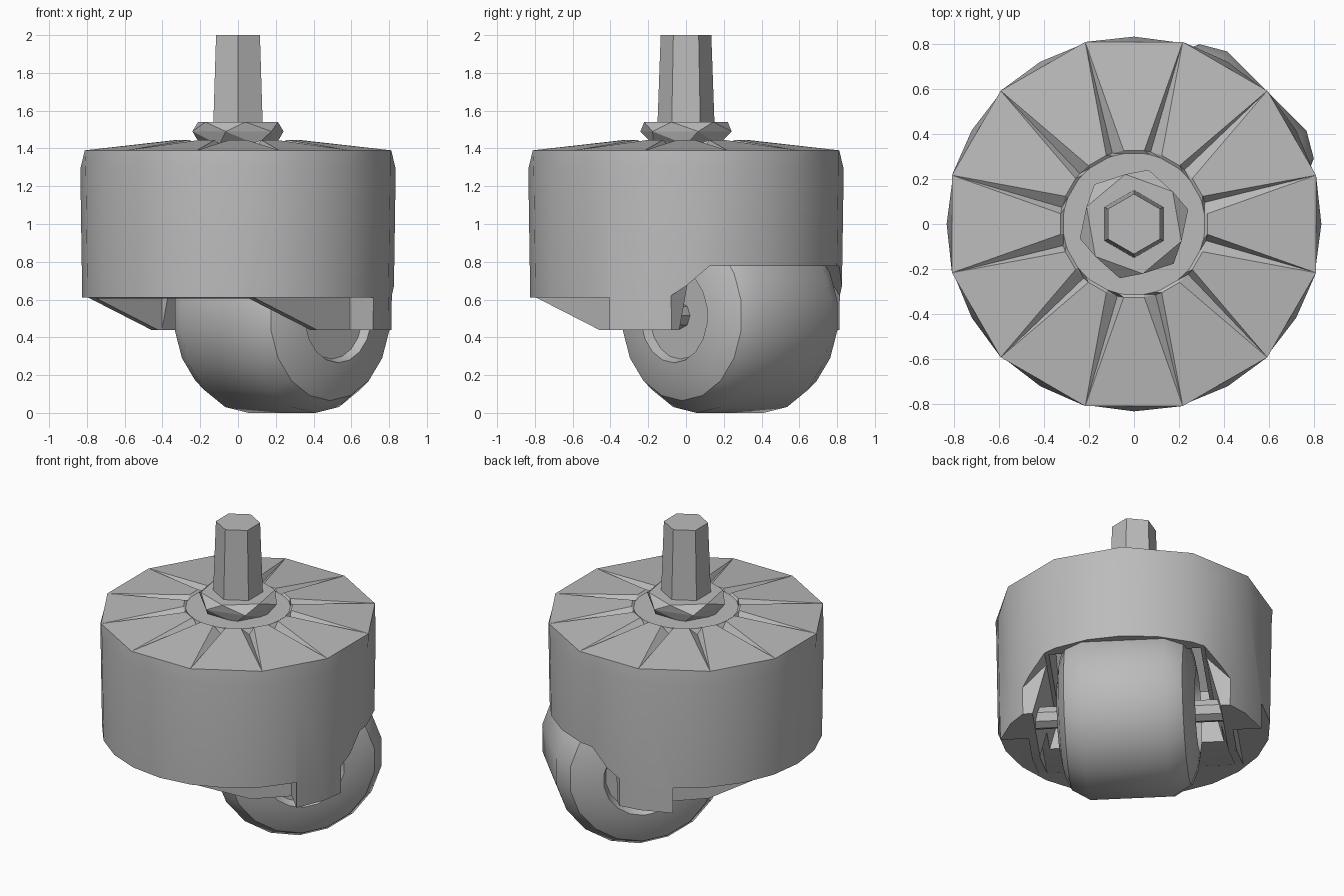
import bpy, bmesh, math
from mathutils import Vector, Matrix

cube = bpy.data.objects.get("Cube")
if cube:
    bpy.data.objects.remove(cube, do_unlink=True)

grey = bpy.data.materials.new("mid grey")
grey.use_nodes = True
grey.diffuse_color = (0.5, 0.5, 0.5, 1)
grey.node_tree.nodes["Principled BSDF"].inputs["Base Color"].default_value = (0.5, 0.5, 0.5, 1)

# Caster frame: local x is the rolling direction, local -y the axle direction
TURN = Matrix.Rotation(math.pi / 4, 4, 'Z')


def finish(name, bm, smooth=None):
    bmesh.ops.recalc_face_normals(bm, faces=bm.faces)
    mesh = bpy.data.meshes.new(name)
    bm.to_mesh(mesh)
    bm.free()
    mesh.materials.append(grey)
    obj = bpy.data.objects.new(name, mesh)
    bpy.context.collection.objects.link(obj)
    if smooth:
        smooth_object(obj, smooth)
    return obj


def smooth_object(obj, degrees):
    bpy.ops.object.select_all(action='DESELECT')
    obj.select_set(True)
    bpy.context.view_layer.objects.active = obj
    bpy.ops.object.shade_smooth_by_angle(angle=math.radians(degrees))


def polar(radius, degrees, z):
    t = math.radians(degrees)
    return Vector((radius * math.cos(t), radius * math.sin(t), z))


def ring(bm, radius, z, sides, start=0):
    return [bm.verts.new(polar(radius, start + 360 * i / sides, z)) for i in range(sides)]


def bridge(bm, a, b):
    n = len(a)
    for i in range(n):
        j = (i + 1) % n
        bm.faces.new((a[i], a[j], b[j], b[i]))


def lathe(name, profile, sides, matrix, start=0, smooth=None):
    """Closed turned part from (radius, height) pairs."""
    bm = bmesh.new()
    rings = [ring(bm, r, z, sides, start) for r, z in profile]
    for a, b in zip(rings, rings[1:]):
        bridge(bm, a, b)
    bm.faces.new(rings[0])
    bm.faces.new(rings[-1])
    bm.transform(matrix)
    return finish(name, bm, smooth)


def prism(name, outline, low, high, along_roll):
    """Extrude an outline (u, z) along the rolling or the axle direction."""
    bm = bmesh.new()

    def end(d):
        return [bm.verts.new((d, u, z) if along_roll else (u, d, z)) for u, z in outline]
    a, b = end(low), end(high)
    bridge(bm, a, b)
    bm.faces.new(a)
    bm.faces.new(b)
    bm.transform(TURN)
    return finish(name, bm)


def mirrored(half):
    return half + [(-u, z) for u, z in reversed(half)]


# Housing: round wall, twelve-sided rim and star-shaped lid with grooves
bm = bmesh.new()
bottom = ring(bm, 0.822, 0.44, 24, 15)
shoulder = ring(bm, 0.835, 1.29, 24, 15)
rim = [bm.verts.new(polar(0.811 if i % 2 else 0.84, 15 + 15 * i, 1.39)) for i in range(24)]
bridge(bm, bottom, shoulder)
bridge(bm, shoulder, rim)
bm.faces.new(bottom)
inner = []
for k in range(12):
    a = 15 + 30 * k
    inner.append([bm.verts.new(polar(0.33, a + d, z))
                  for d, z in ((-7, 1.445), (2, 1.4), (7, 1.445))])
for k in range(12):
    before, floor, after = inner[k]
    nxt = inner[(k + 1) % 12][0]
    corner, mid, corner2 = rim[2 * k], rim[2 * k + 1], rim[(2 * k + 2) % 24]
    bm.faces.new((corner, mid, corner2, nxt, after))
    bm.faces.new((corner, floor, before))
    bm.faces.new((corner, after, floor))
# Flat collar inside the star
edge = [v for group in inner for v in group]
collar = [bm.verts.new((v.co.x * 0.96, v.co.y * 0.96, 1.435)) for v in edge]
bridge(bm, edge, collar)
bm.faces.new(collar)
housing = finish("housing", bm)

# Cutters: raised front skirt, wheel slot, chamfered mouth, wheel well, stepped legs
cutters = [
    prism("skirt_cutter", [(-1, 0.3), (-1, 0.61), (-0.5, 0.61), (-0.03, 0.44), (-0.03, 0.3)],
          -1, 1, False),
    prism("underside_cutter", mirrored([(0.57, 0.3), (0.57, 0.605)]), -0.5, 0, True),
    prism("slot_cutter", mirrored([(0.57, 0.3), (0.57, 0.44), (0.485, 0.775)]), -0.2, 1, True),
    prism("mouth_cutter", mirrored([(0.68, 0.3), (0.67, 0.58), (0.485, 0.777)]), 0.52, 1.1, True),
    prism("well_cutter", [(-0.19, 0.5), (-0.1, 0.9), (0.15, 1.07), (0.5, 1.07),
                          (0.64, 0.95), (0.64, 0.5)], -0.46, 0.46, False),
]
for side in (-1, 1):
    low, high = sorted((side * 0.62, side * 1.1))
    cutters.append(prism("leg_cutter", [(-1.1, 0.25), (0.22, 0.25), (0.22, 0.61), (-1.1, 0.61)],
                         low, high, False))
bpy.context.view_layer.objects.active = housing
for cutter in cutters:
    cutter.hide_render = True
    mod = housing.modifiers.new("cut", 'BOOLEAN')
    mod.operation = 'DIFFERENCE'
    mod.solver = 'EXACT'
    mod.object = cutter
    bpy.ops.object.modifier_apply(modifier=mod.name)
    bpy.data.objects.remove(cutter, do_unlink=True)
smooth_object(housing, 25)

# Wheel with rounded shoulders and recessed hub, turned about the axle
axle_frame = TURN @ Matrix.Translation((0.33, 0, 0.515)) @ Matrix.Rotation(math.pi / 2, 4, 'X')
half = [(0.515, 0.25), (0.45, 0.36), (0.36, 0.4), (0.25, 0.42), (0.23, 0.37)]
profile = [(r, -w) for r, w in reversed(half)] + half
lathe("wheel", profile, 18, axle_frame, 10, 32)
lathe("axle", [(0.07, -0.58), (0.07, 0.58)], 8, axle_frame)

# Faceted nut: rings twisted against each other
bm = bmesh.new()
rings = [ring(bm, r, z, 6, s) for r, z, s in ((0.2, 1.42, 0), (0.25, 1.49, 15), (0.225, 1.54, 40))]
for a, b in zip(rings, rings[1:]):
    for i in range(6):
        j = (i + 1) % 6
        bm.faces.new((a[i], a[j], b[i]))
        bm.faces.new((a[j], b[j], b[i]))
bm.faces.new(rings[0])
bm.faces.new(rings[-1])
finish("nut", bm)

# Tapered six-sided stem
lathe("stem", [(0.152, 1.5), (0.134, 2.0)], 6, Matrix.Identity(4), 30)
